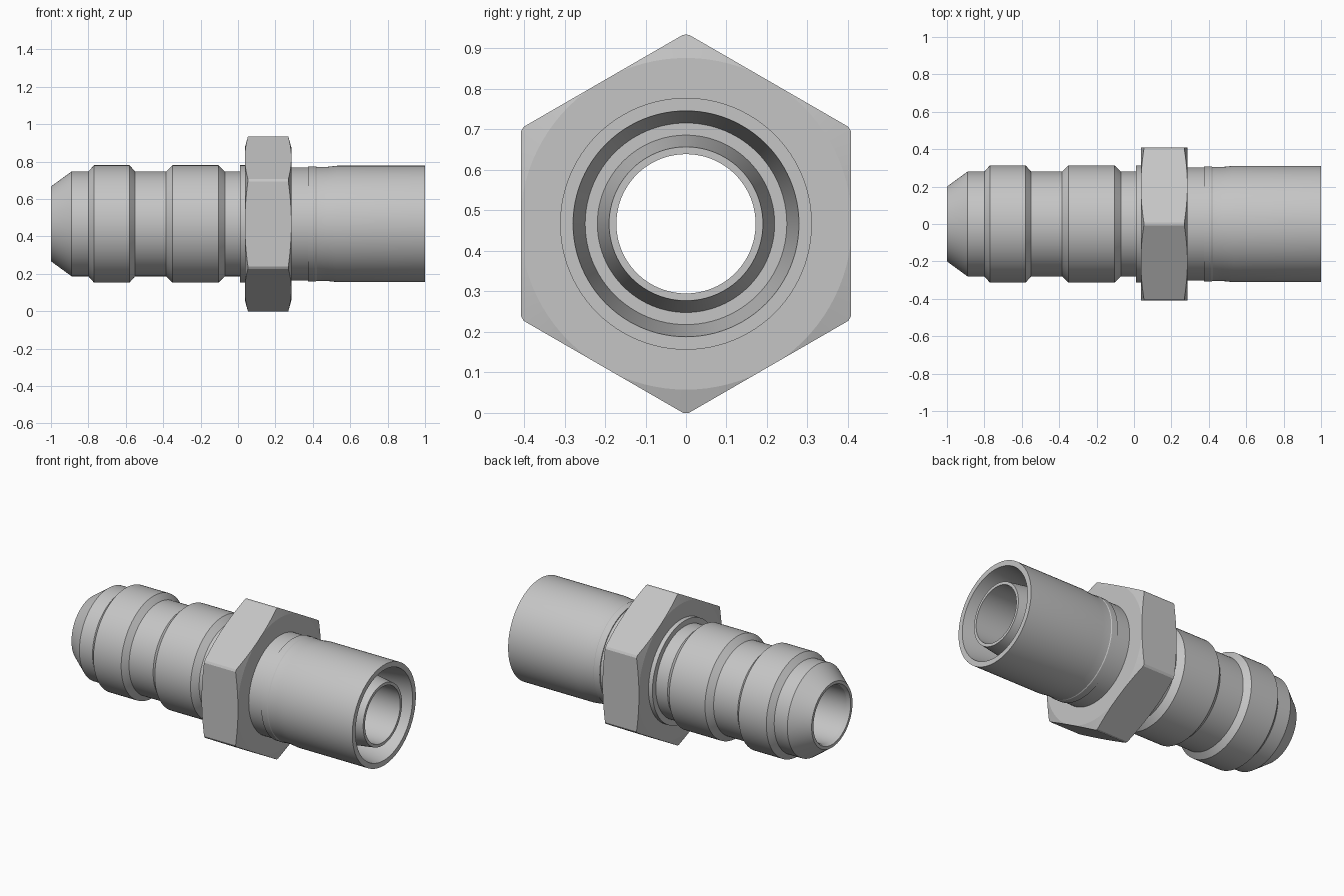
import bpy, bmesh, math
from mathutils import Matrix

AXIS_Z = 0.467
SEGMENTS = 96

cube = bpy.data.objects.get("Cube")
if cube:
    bpy.data.objects.remove(cube, do_unlink=True)

steel = bpy.data.materials.new("light grey steel")
steel.use_nodes = True
steel.diffuse_color = (0.56, 0.56, 0.56, 1)
steel.node_tree.nodes["Principled BSDF"].inputs["Base Color"].default_value = steel.diffuse_color


def add_object(name, bm):
    bmesh.ops.recalc_face_normals(bm, faces=bm.faces[:])
    mesh = bpy.data.meshes.new(name)
    bm.to_mesh(mesh)
    bm.free()
    mesh.materials.append(steel)
    obj = bpy.data.objects.new(name, mesh)
    obj.location.z = AXIS_Z
    bpy.context.collection.objects.link(obj)
    return obj


def lathe(name, profile):
    """Revolve a closed (x, radius) loop around the x axis."""
    bm = bmesh.new()
    verts = [bm.verts.new((x, 0, r)) for x, r in profile]
    edges = [bm.edges.new((a, b)) for a, b in zip(verts, verts[1:] + verts[:1])]
    bmesh.ops.spin(bm, geom=verts + edges, cent=(0, 0, 0), axis=(1, 0, 0),
                   angle=math.tau, steps=SEGMENTS)
    bmesh.ops.remove_doubles(bm, verts=bm.verts[:], dist=1e-5)
    return add_object(name, bm)


def smooth(obj):
    bpy.ops.object.select_all(action="DESELECT")
    obj.select_set(True)
    bpy.context.view_layer.objects.active = obj
    bpy.ops.object.shade_smooth_by_angle(angle=math.radians(10))


# Body: tapered nose, two raised bands, collar, grooved sleeve
outside = [
    (-1, 0.2), (-0.89, 0.28), (-0.8, 0.28), (-0.77, 0.314), (-0.58, 0.314),
    (-0.55, 0.28), (-0.385, 0.28), (-0.35, 0.314), (-0.105, 0.314),
    (-0.07, 0.28), (0.01, 0.28), (0.01, 0.314), (0.06, 0.314),
    (0.06, 0.302), (0.375, 0.302), (0.375, 0.308), (0.415, 0.308),
    (0.42, 0.305), (0.475, 0.305), (0.53, 0.311), (1, 0.311),
]
# Annular socket around the inner tube, then the through bore
inside = [
    (1, 0.279), (0.78, 0.249), (0.78, 0.219), (0.99, 0.19),
    (0.99, 0.172), (-0.98, 0.172), (-1, 0.182),
]
smooth(lathe("fitting_body", outside + inside))

# Hex nut, its corners turned down by a chamfered disc
bm = bmesh.new()
turn = Matrix.Translation((0.161, 0, 0)) @ Matrix.Rotation(math.pi / 2, 4, "Y")
bmesh.ops.create_cone(bm, cap_ends=True, segments=6, radius1=0.4711,
                      radius2=0.4711, depth=0.248, matrix=turn)
# Put two corners on the vertical axis
top = max(bm.verts, key=lambda v: v.co.z)
bmesh.ops.rotate(bm, verts=bm.verts[:], cent=(0, 0, 0),
                 matrix=Matrix.Rotation(math.atan2(top.co.y, top.co.z), 3, "X"))
hex_nut = add_object("hex_nut", bm)

cutter = lathe("nut_chamfer_cutter", [
    (0.036, 0.25), (0.036, 0.406), (0.053, 0.467), (0.269, 0.467),
    (0.286, 0.406), (0.286, 0.25),
])
cutter.hide_render = True
boolean = hex_nut.modifiers.new("chamfer", "BOOLEAN")
boolean.operation = "INTERSECT"
boolean.solver = "EXACT"
boolean.object = cutter
bpy.context.view_layer.objects.active = hex_nut
bpy.ops.object.modifier_apply(modifier="chamfer")
bpy.data.objects.remove(cutter, do_unlink=True)
smooth(hex_nut)
